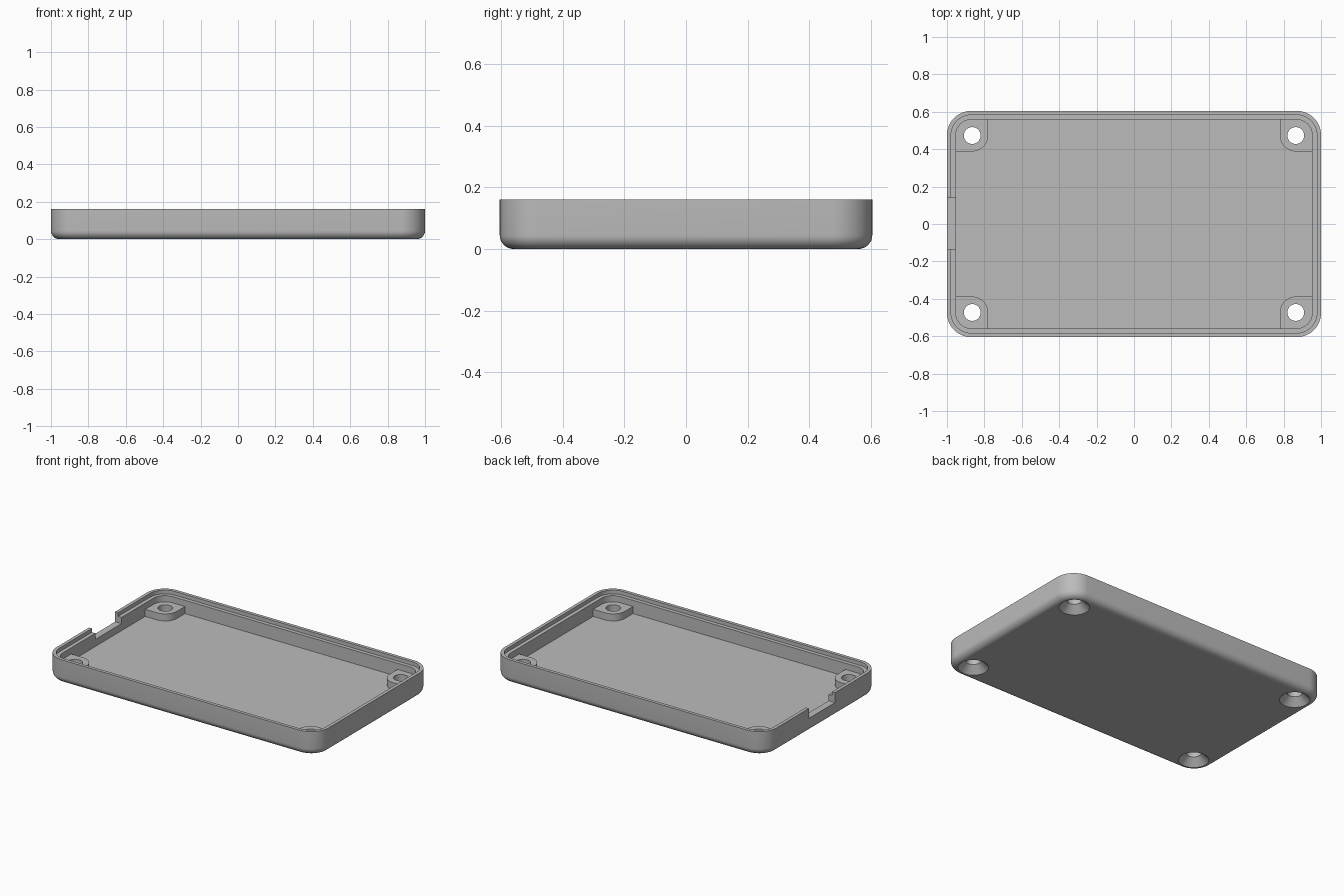
import bpy, bmesh
from math import sin, cos, pi

if "Cube" in bpy.data.objects:
    bpy.data.objects.remove(bpy.data.objects["Cube"], do_unlink=True)

HX, HY, H = 1.0, 0.605, 0.16      # half length, half width, height
R, FILLET = 0.13, 0.045           # plan corner radius, bottom edge radius
WALL, LIP, LEDGE = 0.047, 0.022, 0.135
FLOOR, POST_TOP = 0.047, 0.094
BOLT_X, BOLT_Y = 0.865, 0.473     # screw centres
SEG = 12

grey = bpy.data.materials.new("grey plastic")
grey.use_nodes = True
colour = (0.5, 0.5, 0.5, 1)
grey.diffuse_color = colour
grey.node_tree.nodes["Principled BSDF"].inputs["Base Color"].default_value = colour


def rounded_rect(x0, x1, y0, y1, radii):
    """Outline, anticlockwise from the +x +y corner, one radius per corner."""
    points = []
    corners = [(x1, y1, -1, -1), (x0, y1, 1, -1), (x0, y0, 1, 1), (x1, y0, -1, 1)]
    for i, (x, y, sx, sy) in enumerate(corners):
        r = radii[i]
        for k in range(SEG + 1):
            a = pi / 2 * (i + k / SEG)
            points.append((x + sx * r + r * cos(a), y + sy * r + r * sin(a)))
    return points


def circle(x, y, r, n=48):
    return [(x + r * cos(2 * pi * k / n), y + r * sin(2 * pi * k / n)) for k in range(n)]


def loft(name, sections):
    """Closed solid through (outline, z) sections."""
    bm = bmesh.new()
    rings = [[bm.verts.new((x, y, z)) for x, y in outline] for outline, z in sections]
    n = len(rings[0])
    for low, high in zip(rings, rings[1:]):
        for i in range(n):
            j = (i + 1) % n
            bm.faces.new((low[i], low[j], high[j], high[i]))
    bm.faces.new(rings[0][::-1])
    bm.faces.new(rings[-1])
    bmesh.ops.recalc_face_normals(bm, faces=bm.faces)
    mesh = bpy.data.meshes.new(name)
    bm.to_mesh(mesh)
    bm.free()
    obj = bpy.data.objects.new(name, mesh)
    bpy.context.collection.objects.link(obj)
    mesh.materials.append(grey)
    return obj


def combine(target, tool, operation):
    """Apply a boolean and discard the tool."""
    tool.hide_render = True
    mod = target.modifiers.new(tool.name, 'BOOLEAN')
    mod.operation, mod.object, mod.solver = operation, tool, 'EXACT'
    bpy.context.view_layer.objects.active = target
    bpy.ops.object.modifier_apply(modifier=mod.name)
    bpy.data.objects.remove(tool, do_unlink=True)


def inset(d):
    return rounded_rect(-HX + d, HX - d, -HY + d, HY - d, [R - d] * 4)


# Tray shell: rounded bottom edge, wall, stepped lip, recessed floor
sections = []
for k in range(9):
    a = pi / 2 * k / 8
    sections.append((inset(FILLET * (1 - sin(a))), FILLET * (1 - cos(a))))
sections += [(inset(0), H), (inset(LIP), H), (inset(LIP), LEDGE),
             (inset(WALL), LEDGE), (inset(WALL), FLOOR)]
tray = loft("case_tray", sections)

# Screw posts in the corners, each with a countersunk hole
corners = [(sx, sy) for sx in (-1, 1) for sy in (-1, 1)]
for sx, sy in corners:
    xs = sorted((sx * 0.78, sx * 0.975))
    ys = sorted((sy * 0.388, sy * 0.58))
    rounded = [(1, 1), (-1, 1), (-1, -1), (1, -1)]
    radii = [0.085 if c == (-sx, -sy) else 0.1 if c == (sx, sy) else 0.002 for c in rounded]
    post = loft("screw_post", [(rounded_rect(*xs, *ys, radii), 0.025),
                               (rounded_rect(*xs, *ys, radii), POST_TOP)])
    combine(tray, post, 'UNION')
for sx, sy in corners:
    hole = loft("screw_hole", [(circle(sx * BOLT_X, sy * BOLT_Y, r), z) for r, z in
                               ((0.102, -0.01), (0.045, 0.047), (0.045, H + 0.05))])
    combine(tray, hole, 'DIFFERENCE')

# Cable notch in the -x wall
notch_plan = [(-1.1, -0.135), (-0.93, -0.135), (-0.93, 0.14), (-1.1, 0.14)]
notch = loft("cable_notch", [(notch_plan, 0.094), (notch_plan, H + 0.1)])
combine(tray, notch, 'DIFFERENCE')

bpy.ops.object.select_all(action='DESELECT')
tray.select_set(True)
bpy.context.view_layer.objects.active = tray
bpy.ops.object.shade_smooth_by_angle(angle=0.5)
